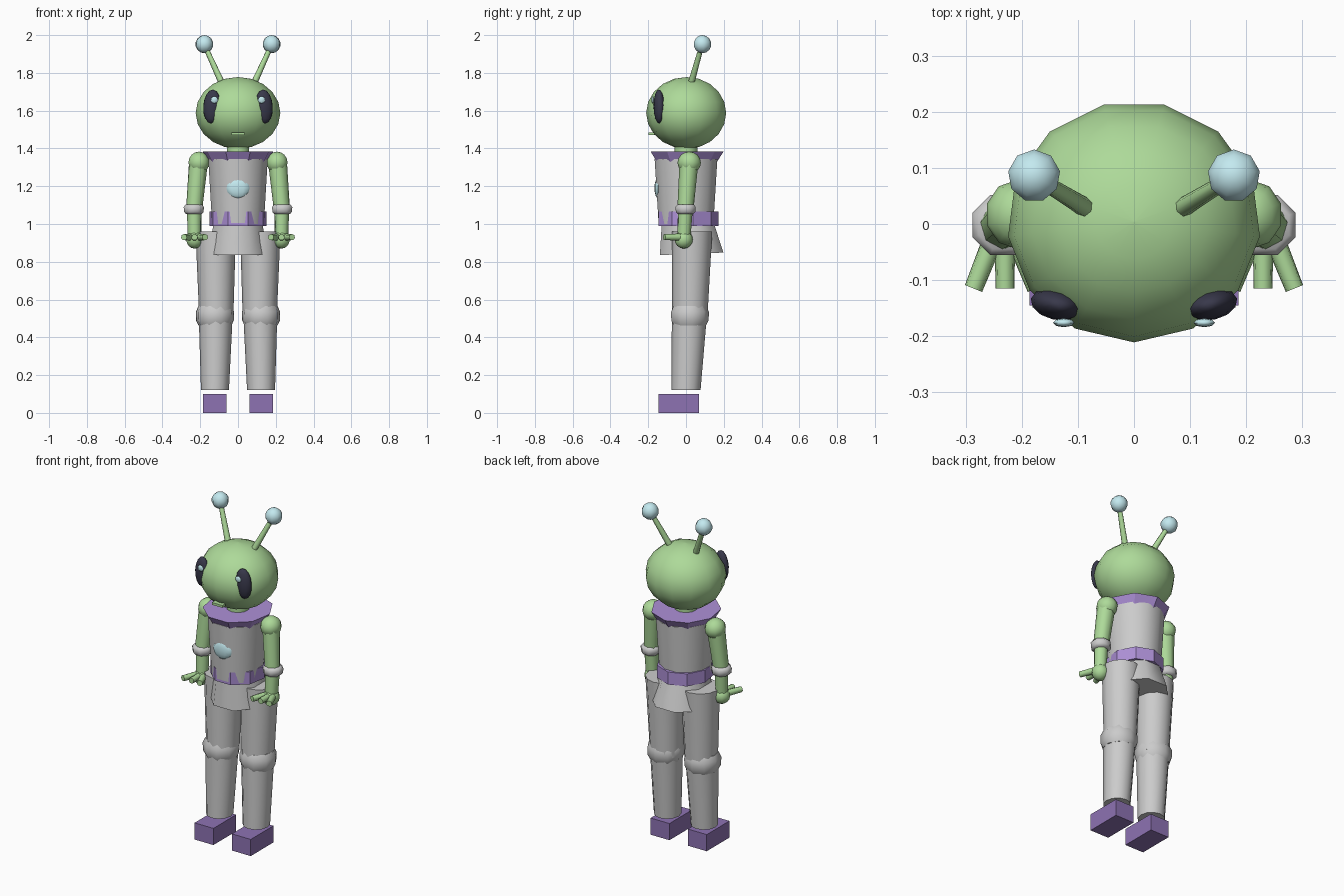
import bpy, bmesh
from math import sin, cos, pi, radians
from mathutils import Vector, Matrix

if "Cube" in bpy.data.objects:
    bpy.data.objects.remove(bpy.data.objects["Cube"])


def material(name, rgb):
    m = bpy.data.materials.new(name)
    m.diffuse_color = (*rgb, 1)
    m.use_nodes = True
    m.node_tree.nodes["Principled BSDF"].inputs["Base Color"].default_value = m.diffuse_color
    return m


GREEN = material("green", (0.42, 0.70, 0.32))
PURPLE = material("purple", (0.42, 0.28, 0.68))
VIOLET = material("dark_violet", (0.27, 0.17, 0.45))
BLUE = material("pale_blue", (0.55, 0.82, 0.87))
DARK = material("dark_eye", (0.04, 0.04, 0.07))


def finish(name, bm, mat=None, smooth=60):
    bmesh.ops.recalc_face_normals(bm, faces=bm.faces)
    me = bpy.data.meshes.new(name)
    bm.to_mesh(me)
    bm.free()
    if smooth:
        for p in me.polygons:
            p.use_smooth = True
        me.set_sharp_from_angle(angle=radians(smooth))
    if mat:
        me.materials.append(mat)
    ob = bpy.data.objects.new(name, me)
    bpy.context.collection.objects.link(ob)
    return ob


def loft(name, rings, n, mat=None, smooth=60, start=90):
    """Capped horizontal rings: (x, y, z, rx, ry); first vertex at angle start."""
    bm = bmesh.new()
    loops = []
    for x, y, z, rx, ry in rings:
        a = [radians(start) + 2 * pi * i / n for i in range(n)]
        loops.append([bm.verts.new((x + rx * cos(t), y + ry * sin(t), z)) for t in a])
    for lo, hi in zip(loops, loops[1:]):
        for i in range(n):
            j = (i + 1) % n
            bm.faces.new((lo[i], lo[j], hi[j], hi[i]))
    bm.faces.new(loops[0])
    bm.faces.new(loops[-1])
    return finish(name, bm, mat, smooth)


def tube(name, p0, p1, r0, r1, n, mat):
    p0, p1 = Vector(p0), Vector(p1)
    d = p1 - p0
    bm = bmesh.new()
    bmesh.ops.create_cone(bm, cap_ends=True, segments=n, radius1=r0, radius2=r1, depth=d.length)
    rot = d.to_track_quat('Z', 'Y').to_matrix().to_4x4()
    bm.transform(Matrix.Translation((p0 + p1) / 2) @ rot)
    return finish(name, bm, mat)


def ball(name, c, r, mat, u=12, v=8, turn=0, tilt=0):
    bm = bmesh.new()
    bmesh.ops.create_uvsphere(bm, u_segments=u, v_segments=v, radius=1)
    bm.transform(Matrix.Translation(c) @ Matrix.Rotation(turn, 4, 'Z')
                 @ Matrix.Rotation(tilt, 4, 'Y') @ Matrix.Diagonal((*r, 1)))
    return finish(name, bm, mat)


def box(name, c, size, mat):
    bm = bmesh.new()
    bmesh.ops.create_cube(bm, size=1)
    bm.transform(Matrix.Translation(c) @ Matrix.Diagonal((*size, 1)))
    return finish(name, bm, mat, 0)


# Head: thirteen-sided ellipsoid with a vertex line down the face
head_rings = []
for k in range(11):
    t = -pi / 2 + pi * (k + 0.001 if k == 0 else k - 0.001 if k == 10 else k) / 10
    head_rings.append((0, 0.004, 1.588 + 0.19 * sin(t), 0.226 * cos(t), 0.215 * cos(t)))
loft("head", head_rings, 13, GREEN, start=-90)
box("mouth", (0, -0.183, 1.477), (0.07, 0.03, 0.014), GREEN)
tube("neck", (0, 0, 1.34), (0, 0, 1.45), 0.062, 0.062, 10, GREEN)

# Collar, torso, belt and flared skirt
loft("collar", [(0, 0, 1.32, 0.152, 0.158), (0, 0, 1.385, 0.19, 0.2)], 9, PURPLE, 0)
loft("torso", [(0, 0, 1.0, 0.142, 0.15), (0, 0, 1.345, 0.163, 0.172)], 12, smooth=50, start=75)
loft("belt", [(0, 0.008, 0.99, 0.153, 0.163), (0, 0.008, 1.065, 0.153, 0.163)], 9, PURPLE, 0)
skirt = loft("skirt", [(0, 0.03, 0.84, 0.172, 0.182), (0, 0.01, 1.0, 0.14, 0.15)], 8,
             start=67.5)
for v in skirt.data.vertices:  # hem rises slightly at the back
    if v.co.z < 0.9:
        v.co.z += 0.04 * (v.co.y + 0.02)
ball("chest_badge", (0, -0.147, 1.19), (0.061, 0.02, 0.055), BLUE, 12, 8)

for s, side in ((-1, "right"), (1, "left")):
    # Antennae
    tube(f"antenna_stalk_{side}", (s * 0.08, 0.025, 1.735), (s * 0.178, 0.085, 1.95),
         0.018, 0.013, 7, GREEN)
    ball(f"antenna_tip_{side}", (s * 0.178, 0.086, 1.952), (0.048,) * 3, BLUE, 9, 7)

    # Eyes with glints
    ball(f"eye_{side}", (s * 0.138, -0.143, 1.622), (0.047, 0.028, 0.09), DARK,
         turn=s * radians(12), tilt=s * radians(-4))
    ball(f"eye_glint_{side}", (s * 0.125, -0.176, 1.657), (0.019, 0.008, 0.019), BLUE, 8, 6)

    # Arms
    ball(f"shoulder_{side}", (s * 0.207, 0.017, 1.325), (0.058, 0.062, 0.058), GREEN, 10, 8)
    tube(f"upper_arm_{side}", (s * 0.21, 0.015, 1.32), (s * 0.232, -0.003, 1.08),
         0.05, 0.043, 8, GREEN)
    tube(f"forearm_{side}", (s * 0.232, -0.003, 1.08), (s * 0.23, -0.012, 0.92),
         0.04, 0.036, 8, GREEN)
    x = s * 0.234
    loft(f"cuff_{side}", [(x, -0.002, z, r, r) for z, r in
                          ((1.052, 0.044), (1.064, 0.056), (1.09, 0.058), (1.104, 0.046))],
         8, start=67.5)
    ball(f"palm_{side}", (s * 0.23, -0.012, 0.918), (0.046, 0.048, 0.048), GREEN, 10, 8)
    for k in (-1, 0, 1):
        tube(f"finger_{side}_{k + 2}", (s * (0.23 + 0.022 * k), -0.03, 0.93),
             (s * (0.23 + 0.056 * k), -0.115, 0.93), 0.019, 0.017, 7, GREEN)

    # Legs
    loft(f"thigh_{side}", [(s * 0.115, 0.02, 0.5, 0.09, 0.093),
                           (s * 0.118, 0.032, 0.96, 0.107, 0.107)], 12, smooth=50)
    loft(f"shin_{side}", [(s * 0.122, 0.0, 0.12, 0.074, 0.077),
                          (s * 0.118, 0.018, 0.52, 0.09, 0.093)], 12, smooth=50)
    loft(f"knee_band_{side}", [(s * 0.122, 0.018, z, r, r) for z, r in
                               ((0.462, 0.088), (0.49, 0.102), (0.535, 0.103), (0.565, 0.089))],
         9)

    # Boots
    box(f"boot_{side}", (s * 0.124, -0.038, 0.05), (0.125, 0.215, 0.1), VIOLET)
